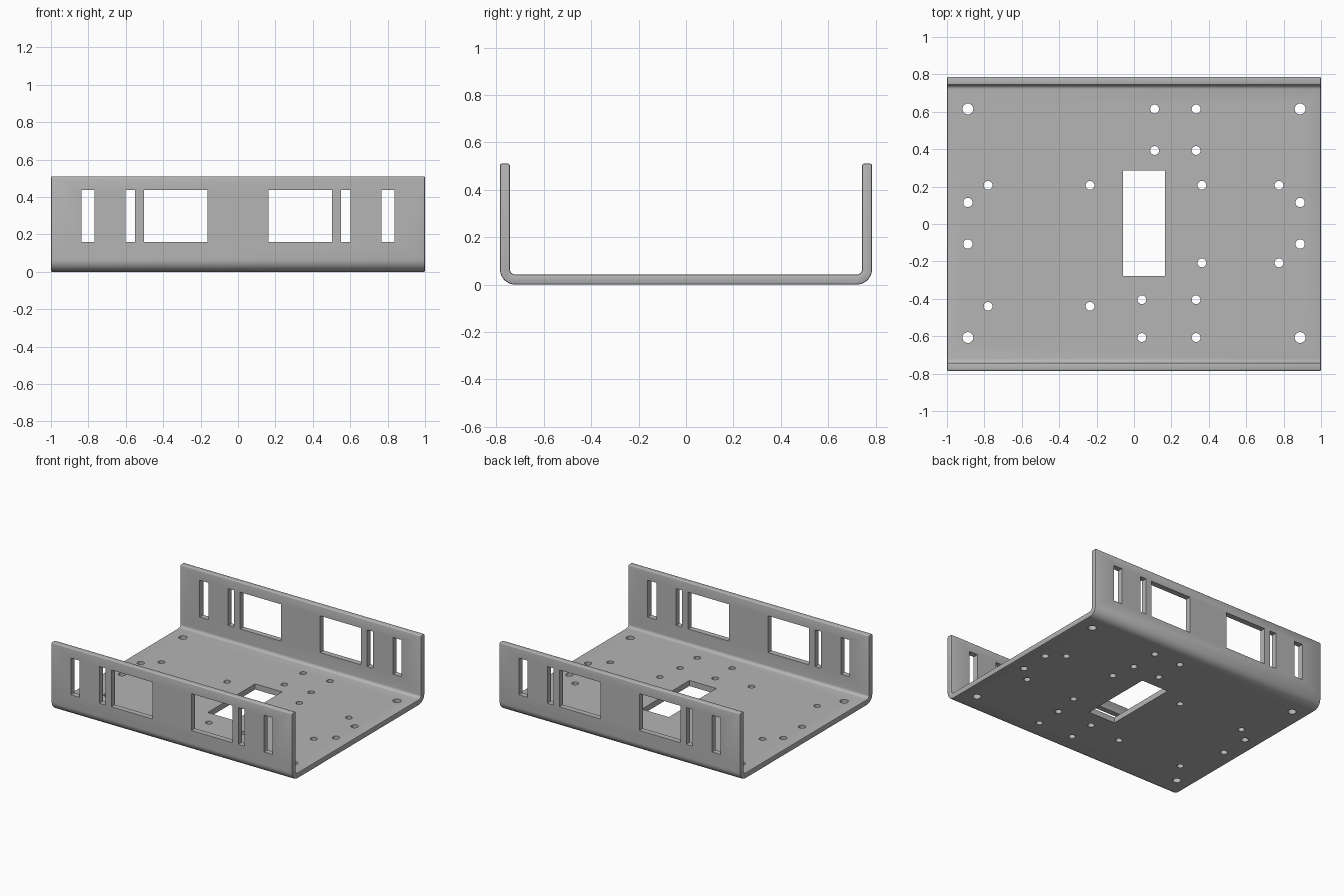
import bpy, bmesh, math
from mathutils import Matrix, Vector

cube = bpy.data.objects.get("Cube")
if cube:
    bpy.data.objects.remove(cube, do_unlink=True)

HALF_X, HALF_Y, HEIGHT, THICK = 1.0, 0.785, 0.51, 0.042
R_OUT, R_IN, R_LIP = 0.065, 0.023, 0.008

grey = bpy.data.materials.new("grey metal")
grey.use_nodes = True
colour = (0.46, 0.46, 0.46, 1)
grey.diffuse_color = colour
grey.node_tree.nodes["Principled BSDF"].inputs["Base Color"].default_value = colour


def arc(cy, cz, r, start, end, steps):
    """Points on an arc in the yz plane, angles in degrees."""
    angles = [math.radians(start + (end - start) * i / steps) for i in range(steps + 1)]
    return [(cy + r * math.cos(a), cz + r * math.sin(a)) for a in angles]


def make_object(name, bm):
    mesh = bpy.data.meshes.new(name)
    bmesh.ops.recalc_face_normals(bm, faces=bm.faces)
    bm.to_mesh(mesh)
    bm.free()
    obj = bpy.data.objects.new(name, mesh)
    bpy.context.collection.objects.link(obj)
    mesh.materials.append(grey)
    return obj


# Folded sheet: half of the U profile, mirrored and extruded along x
inner = HALF_Y - THICK
half = arc(HALF_Y - R_OUT, R_OUT, R_OUT, -90, 0, 10)
half += arc(HALF_Y - R_LIP, HEIGHT - R_LIP, R_LIP, 0, 90, 3)
half += arc(inner + R_LIP, HEIGHT - R_LIP, R_LIP, 90, 180, 3)
half += arc(inner - R_IN, THICK + R_IN, R_IN, 0, -90, 8)
profile = half + [(-y, z) for y, z in reversed(half)]

bm = bmesh.new()
face = bm.faces.new([bm.verts.new((-HALF_X, y, z)) for y, z in profile])
sweep = bmesh.ops.extrude_face_region(bm, geom=[face])
verts = [g for g in sweep["geom"] if isinstance(g, bmesh.types.BMVert)]
bmesh.ops.translate(bm, verts=verts, vec=(2 * HALF_X, 0, 0))
# Soften the rim of both open ends
rims = [e for e in bm.edges
        if abs(e.verts[0].co.x - e.verts[1].co.x) < 1e-6]
bmesh.ops.bevel(bm, geom=rims, offset=0.006, segments=2, profile=0.5, affect='EDGES')
chassis = make_object("chassis_tray", bm)

# Cutters for wall windows, the floor opening and the screw holes
cut = bmesh.new()


def add_box(x0, x1, y0, y1, z0, z1):
    centre = Vector((x0 + x1, y0 + y1, z0 + z1)) / 2
    size = Matrix.Diagonal((x1 - x0, y1 - y0, z1 - z0, 1))
    bmesh.ops.create_cube(cut, size=1, matrix=Matrix.Translation(centre) @ size)


def add_hole(x, y, r):
    bmesh.ops.create_cone(cut, cap_ends=True, segments=24, radius1=r, radius2=r,
                          depth=0.12, matrix=Matrix.Translation((x, y, 0.02)))


for x0, x1 in ((0.162, 0.502), (0.552, 0.602), (0.766, 0.838)):
    for a, b in ((x0, x1), (-x1, -x0)):
        for side in (-1, 1):
            add_box(a, b, side * HALF_Y - 0.1, side * HALF_Y + 0.1, 0.16, 0.436)

add_box(-0.058, 0.166, -0.277, 0.286, -0.1, 0.15)

for side in (-1, 1):
    for y, r in ((0.615, 0.029), (0.115, 0.025), (-0.107, 0.025), (-0.607, 0.029)):
        add_hole(side * 0.888, y, r)

# Screw hole groups: two columns by two rows each
for columns, rows in (((0.11, 0.332), (0.615, 0.393)),
                      ((0.363, 0.775), (0.207, -0.208)),
                      ((-0.78, -0.235), (0.207, -0.44)),
                      ((0.042, 0.332), (-0.405, -0.607))):
    for x in columns:
        for y in rows:
            add_hole(x, y, 0.0235)

cutter = make_object("hole_cutter", cut)
cutter.hide_render = True

boolean = chassis.modifiers.new("Cutouts", 'BOOLEAN')
boolean.operation = 'DIFFERENCE'
boolean.solver = 'EXACT'
boolean.object = cutter

bpy.ops.object.select_all(action='DESELECT')
chassis.select_set(True)
bpy.context.view_layer.objects.active = chassis
bpy.ops.object.modifier_apply(modifier=boolean.name)
bpy.data.objects.remove(cutter, do_unlink=True)
bpy.ops.object.shade_smooth_by_angle(angle=math.radians(35))
